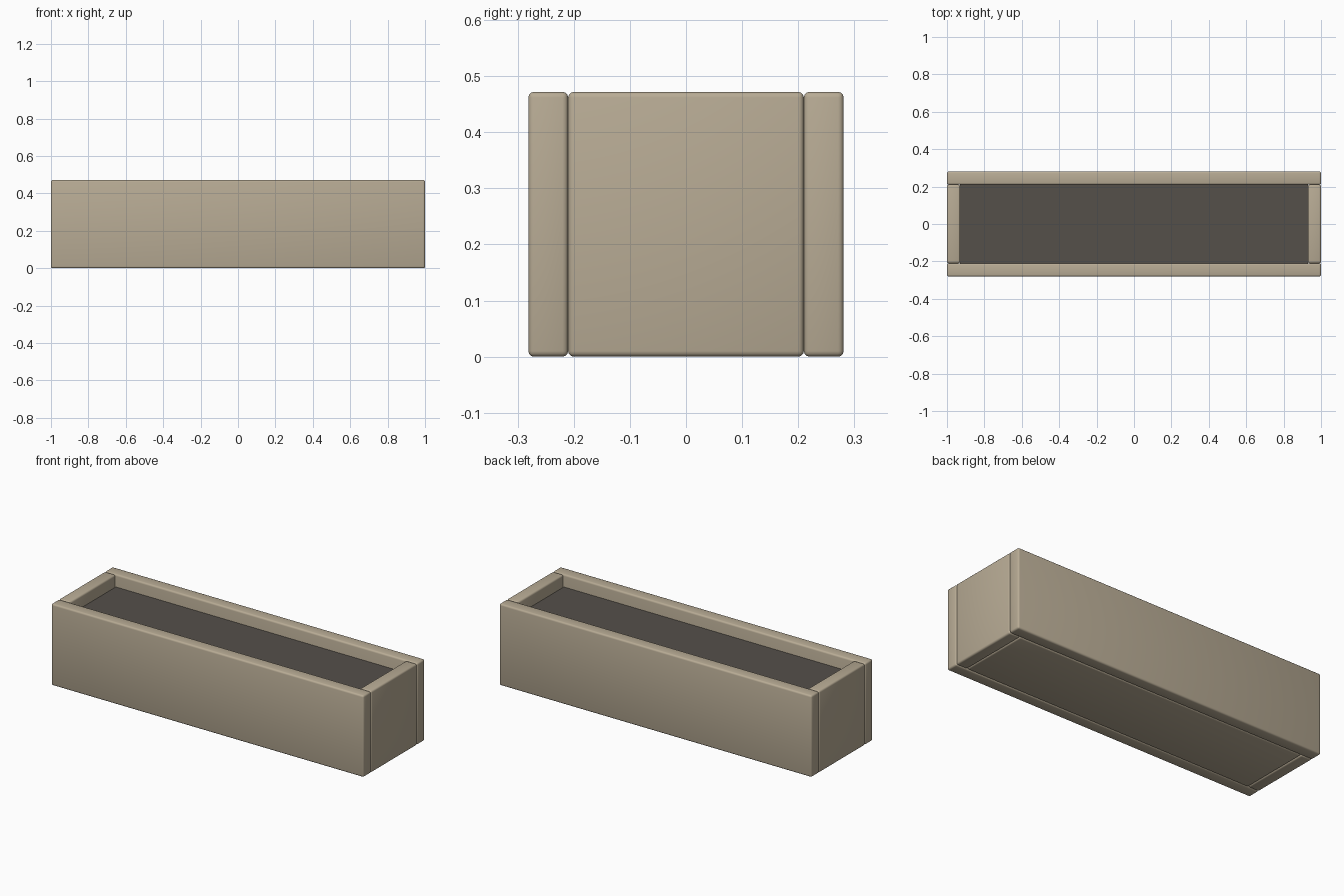
import bpy, bmesh

if "Cube" in bpy.data.objects:
    bpy.data.objects.remove(bpy.data.objects["Cube"])

def material(name, rgb):
    m = bpy.data.materials.new(name)
    m.diffuse_color = (*rgb, 1)
    m.use_nodes = True
    m.node_tree.nodes["Principled BSDF"].inputs["Base Color"].default_value = m.diffuse_color
    return m

wood = material("pale_wood", (0.48, 0.41, 0.30))
earth = material("dark_soil", (0.09, 0.08, 0.068))

def box(name, lo, hi, mat, bevel=0.0):
    bm = bmesh.new()
    bmesh.ops.create_cube(bm, size=1)
    for v in bm.verts:
        v.co = [(a + b) / 2 + c * (b - a) for a, b, c in zip(lo, hi, v.co)]
    if bevel:
        bmesh.ops.bevel(bm, geom=bm.edges[:], offset=bevel, segments=3,
                        profile=0.5, affect='EDGES')
    me = bpy.data.meshes.new(name)
    bm.to_mesh(me)
    bm.free()
    ob = bpy.data.objects.new(name, me)
    bpy.context.collection.objects.link(ob)
    me.materials.append(mat)
    if bevel:
        bpy.context.view_layer.objects.active = ob
        ob.select_set(True)
        bpy.ops.object.shade_smooth_by_angle(angle=0.6)
        ob.select_set(False)
    return ob

L, W, H, T = 1.0, 0.281, 0.472, 0.071   # half length, half width, height, board
X, Y = L - T, W - T                     # inner half sizes

# Long side boards
box("front_board", (-L, -W, 0), (L, -Y, H), wood, 0.01)
box("back_board", (-L, Y, 0), (L, W, H), wood, 0.01)

# End boards between the long ones
box("left_board", (-L, -Y, 0), (-X, Y, H), wood, 0.01)
box("right_board", (X, -Y, 0), (L, Y, H), wood, 0.01)

# Floor panel and soil fill
box("floor_panel", (-X, -Y, 0), (X, Y, 0.07), wood, 0.01)
box("soil", (-X, -Y, 0.07), (X, Y, 0.40), earth)
